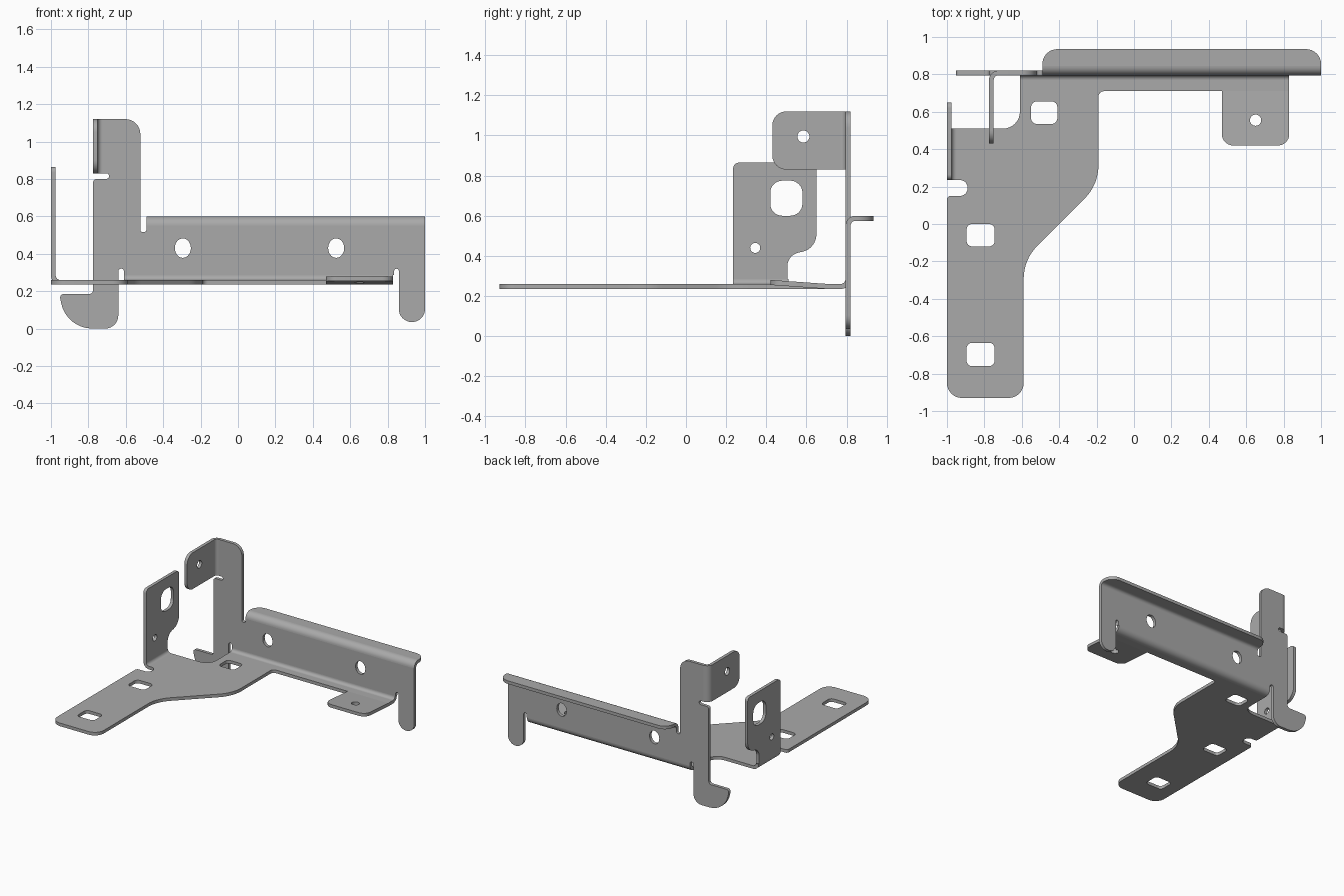
import bpy, bmesh, math
from mathutils import Vector

if "Cube" in bpy.data.objects:
    bpy.data.objects.remove(bpy.data.objects["Cube"])

T = 0.025          # sheet thickness
R = 2 * T          # outer bend radius
steel = bpy.data.materials.new("grey steel")
steel.use_nodes = True
grey = (0.4, 0.4, 0.4, 1)
steel.diffuse_color = grey
steel.node_tree.nodes["Principled BSDF"].inputs["Base Color"].default_value = grey

# Each plane maps outline coordinates (u, v) and depth w to space
PLANES = {
    "xy": lambda u, v, w: (u, v, w),
    "xz": lambda u, v, w: (u, w, v),
    "yz": lambda u, v, w: (w, u, v),
}


def fillet(corners, steps=8):
    """Round each corner (u, v, radius) of a closed outline."""
    out = []
    for i, (u, v, r) in enumerate(corners):
        p = Vector((u, v))
        if r == 0:
            out.append(p)
            continue
        a = (Vector(corners[i - 1][:2]) - p).normalized()
        b = (Vector(corners[(i + 1) % len(corners)][:2]) - p).normalized()
        half = a.angle(b) / 2
        centre = p + (a + b).normalized() * (r / math.sin(half))
        start = p + a * (r / math.tan(half)) - centre
        end = p + b * (r / math.tan(half)) - centre
        sweep = start.angle(end)
        for k in range(steps + 1):
            t = k / steps
            arc = start * math.sin((1 - t) * sweep) + end * math.sin(t * sweep)
            out.append(centre + arc / math.sin(sweep))
    return [p for i, p in enumerate(out) if (p - out[i - 1]).length > 1e-4]


def box_hole(u0, u1, v0, v1, r):
    return fillet([(u0, v0, r), (u1, v0, r), (u1, v1, r), (u0, v1, r)])


def round_hole(u, v, ru, rv=None, n=28):
    rv = rv or ru
    return [Vector((u + ru * math.cos(math.tau * k / n), v + rv * math.sin(math.tau * k / n)))
            for k in range(n)]


def finish(bm, name):
    bmesh.ops.recalc_face_normals(bm, faces=bm.faces)
    mesh = bpy.data.meshes.new(name)
    bm.to_mesh(mesh)
    bm.free()
    mesh.materials.append(steel)
    obj = bpy.data.objects.new(name, mesh)
    bpy.context.collection.objects.link(obj)
    bpy.ops.object.select_all(action="DESELECT")
    obj.select_set(True)
    bpy.context.view_layer.objects.active = obj
    bpy.ops.object.shade_smooth_by_angle(angle=math.radians(30))
    return obj


def plate(name, plane, depth, corners, holes=()):
    """Flat sheet with rounded corners and cut-outs."""
    place = PLANES[plane]
    bm = bmesh.new()
    for loop in [fillet(corners), *holes]:
        vs = [bm.verts.new(place(p.x, p.y, depth)) for p in loop]
        for i, v in enumerate(vs):
            bm.edges.new((vs[i - 1], v))
    bmesh.ops.triangle_fill(bm, edges=bm.edges[:], use_beauty=True)
    ext = bmesh.ops.extrude_face_region(bm, geom=bm.faces[:], use_keep_orig=True)
    shift = Vector(place(0, 0, T))
    for g in ext["geom"]:
        if isinstance(g, bmesh.types.BMVert):
            g.co += shift
    return finish(bm, name)


def bend(name, plane, centre, start, span, steps=8):
    """Quarter-round fold, its section in the plane, swept along the span."""
    place = PLANES[plane]
    bm = bmesh.new()
    rows = []
    for k in range(steps + 1):
        a = math.radians(start + 90 * k / steps)
        rows.append([bm.verts.new(place(centre[0] + r * math.cos(a), centre[1] + r * math.sin(a), w))
                     for r, w in ((R, span[0]), (R, span[1]), (T, span[1]), (T, span[0]))])
    for a, b in zip(rows, rows[1:]):
        for i in range(4):
            bm.faces.new((a[i - 1], a[i], b[i], b[i - 1]))
    return finish(bm, name)


BASE, BACK, LEFT, TAB = 0.235, 0.795, -1.0, -0.775
FOLD_Y, FOLD_Z = BACK + T - R, BASE + R
TOP = 0.60

# Base with its long arm
plate("base_plate", "xy", BASE, [
    (-1, -0.93, 0.08), (-0.59, -0.93, 0.08), (-0.59, -0.19, 0.25), (-0.19, 0.21, 0.25),
    (-0.19, 0.71, 0.03), (0.83, 0.71, 0), (0.83, FOLD_Y, 0), (-0.61, FOLD_Y, 0),
    (-0.61, 0.51, 0.09), (LEFT + R, 0.51, 0), (LEFT + R, 0.235, 0),
    (-0.89, 0.235, 0.04), (-0.89, 0.15, 0.04), (-1, 0.15, 0.02)],
    [box_hole(-0.895, -0.745, -0.76, -0.635, 0.03),
     box_hole(-0.895, -0.745, -0.12, 0, 0.03),
     box_hole(-0.55, -0.41, 0.535, 0.655, 0.03)])

# Front tab, tipped slightly upward
tab = plate("front_tab", "xy", BASE, [
    (0.47, 0.42, 0.06), (0.83, 0.42, 0.06), (0.83, 0.71, 0), (0.47, 0.71, 0)],
    [round_hole(0.65, 0.555, 0.03)])
for v in tab.data.vertices:
    v.co.z += (0.71 - v.co.y) * 0.07

# Back wall with the hook, the leg and the raised post
plate("back_wall", "xz", BACK, [
    (-0.61, FOLD_Z, 0), (0.835, FOLD_Z, 0), (0.835, 0.32, 0.014), (0.86, 0.32, 0.012),
    (0.86, 0.035, 0.069), (1, 0.035, 0.069), (1, TOP - R, 0), (-0.49, TOP - R, 0),
    (-0.49, 0.515, 0.014), (-0.522, 0.515, 0.014), (-0.522, 1.12, 0.08),
    (TAB + R, 1.12, 0), (TAB + R, 0.83, 0), (-0.69, 0.83, 0.014), (-0.69, 0.80, 0.014),
    (TAB, 0.80, 0.02), (TAB, 0.185, 0.02), (-0.955, 0.185, 0.02), (-0.92, 0, 0.17),
    (-0.64, 0, 0.07), (-0.64, 0.32, 0.014), (-0.61, 0.32, 0.014)],
    [round_hole(u, 0.43, 0.043, 0.052) for u in (-0.295, 0.525)])
bend("base_fold", "yz", (FOLD_Y, FOLD_Z), -90, (-0.61, 0.83))

# Rear flange along the top of the wall
plate("top_flange", "xy", TOP - T, [
    (-0.49, BACK + R, 0), (1, BACK + R, 0), (1, 0.935, 0.08), (-0.49, 0.935, 0.08)])
bend("flange_fold", "yz", (BACK + R, TOP - R), 90, (-0.49, 1))

# Post tab turned toward the front
plate("post_tab", "yz", TAB, [
    (0.43, 0.83, 0.07), (FOLD_Y, 0.83, 0), (FOLD_Y, 1.12, 0), (0.43, 1.12, 0.07)],
    [round_hole(0.585, 0.995, 0.03)])
bend("post_fold", "xy", (TAB + R, FOLD_Y), 90, (0.83, 1.12))

# Side upright
plate("side_upright", "yz", LEFT, [
    (0.235, FOLD_Z, 0), (0.505, FOLD_Z, 0), (0.505, 0.405, 0.07), (0.65, 0.435, 0.09),
    (0.65, 0.865, 0.03), (0.235, 0.865, 0.03)],
    [box_hole(0.42, 0.58, 0.60, 0.775, 0.06), round_hole(0.345, 0.44, 0.025)])
bend("upright_fold", "xz", (LEFT + R, FOLD_Z), 180, (0.235, 0.51))
